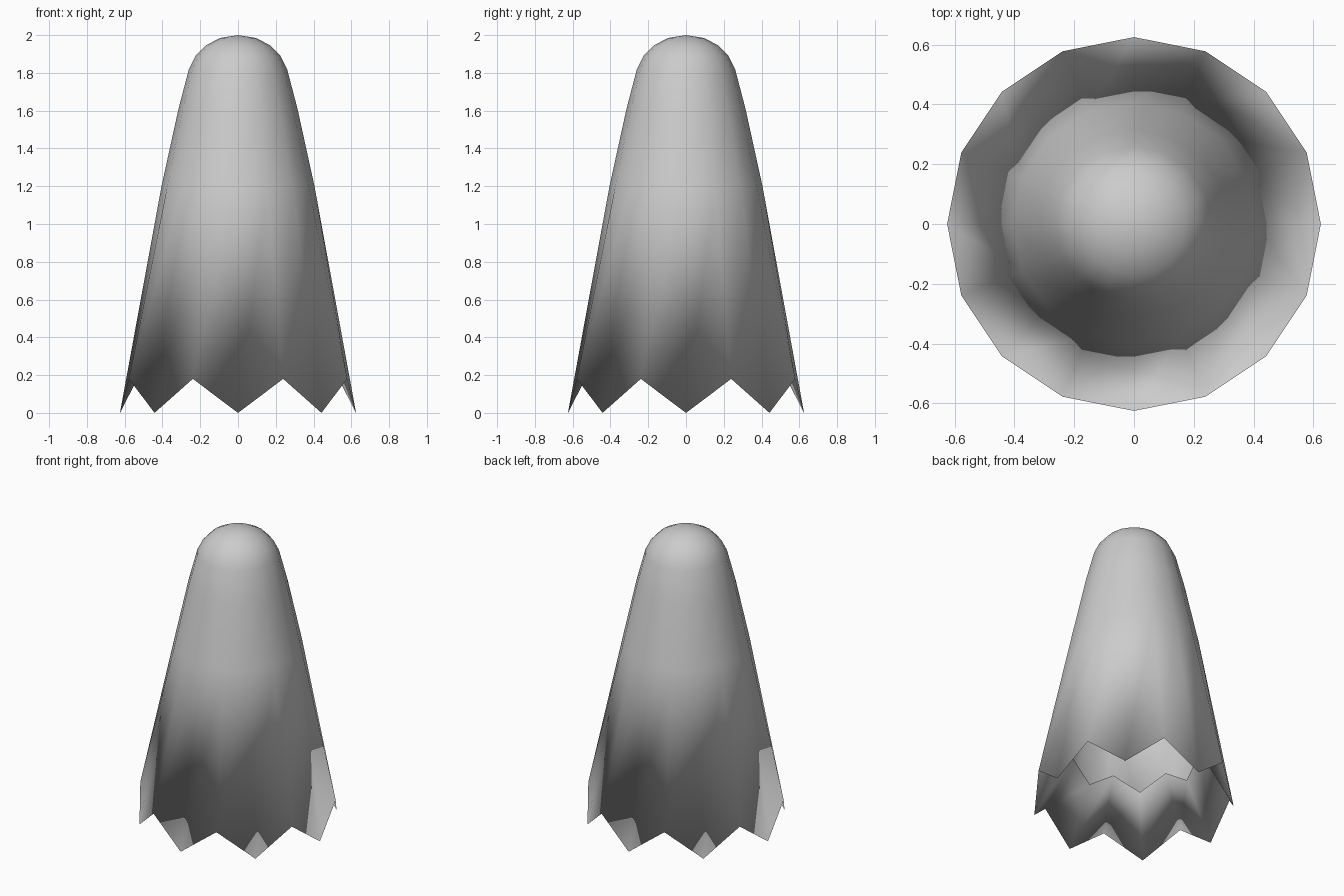
import bpy, bmesh, math

if "Cube" in bpy.data.objects:
    bpy.data.objects.remove(bpy.data.objects["Cube"])

SIDES = 16
# Each ring: radius, z at the points of the hem, z at the notches
rings = [
    (0.43, 0.38, 0.49),    # folded-up inner hem (open edge)
    (0.625, 0.0, 0.18),    # zigzag lower edge
    (0.405, 1.20, 1.20),
    (0.315, 1.61, 1.61),
    (0.26, 1.82, 1.82),
    (0.225, 1.89, 1.89),   # rounded top
    (0.172, 1.945, 1.945),
    (0.095, 1.985, 1.985),
]

bm = bmesh.new()


def add_ring(radius, z_point, z_notch):
    verts = []
    for i in range(SIDES):
        a = 2 * math.pi * i / SIDES
        z = z_notch if i % 2 else z_point
        verts.append(bm.verts.new((radius * math.cos(a), radius * math.sin(a), z)))
    return verts


# Shell walls
loops = [add_ring(*r) for r in rings]
for low, high in zip(loops, loops[1:]):
    for i in range(SIDES):
        j = (i + 1) % SIDES
        bm.faces.new((low[i], low[j], high[j], high[i]))

# Crown
apex = bm.verts.new((0, 0, 2))
for i in range(SIDES):
    bm.faces.new((loops[-1][i], loops[-1][(i + 1) % SIDES], apex))

for f in bm.faces:
    f.smooth = True

mesh = bpy.data.meshes.new("draped_sheet")
bm.to_mesh(mesh)
bm.free()
bpy.context.collection.objects.link(bpy.data.objects.new("draped_sheet", mesh))
